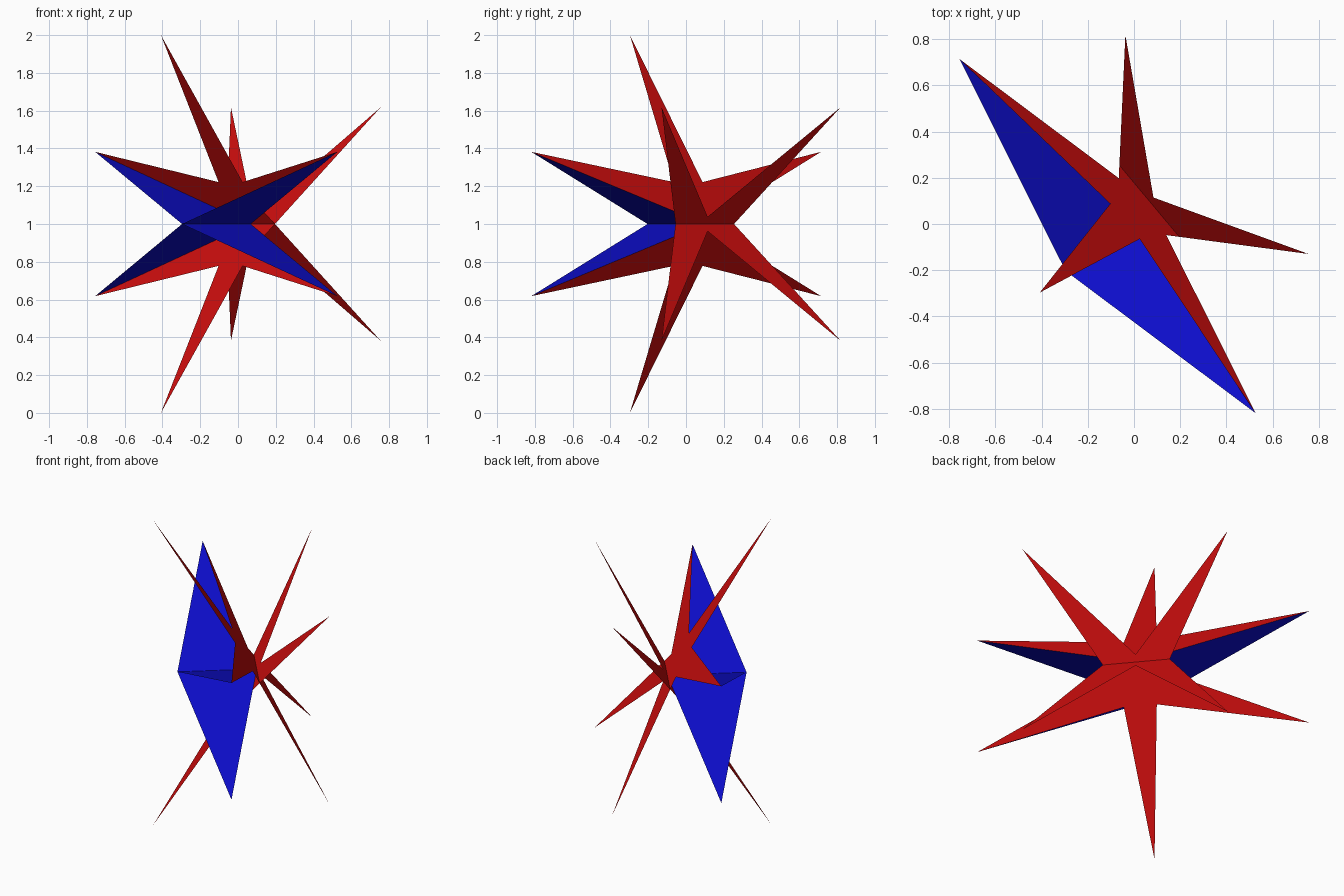
import bpy
import math
from mathutils import Vector, Matrix

cube = bpy.data.objects.get("Cube")
if cube:
    bpy.data.objects.remove(cube, do_unlink=True)

PHI = (1 + math.sqrt(5)) / 2
SMALL = PHI ** -2           # short step of the golden proportions
CORE = PHI ** -3            # half width of the crossing line
INNER = 0.169               # inner radius of each star

# Local frame: u = shared axis, v = sideways, w = up
TURN = math.radians(39.9)
axis_u = Vector((math.cos(TURN), math.sin(TURN), 0))
axis_v = Vector((math.sin(TURN), -math.cos(TURN), 0))
ORIGIN = Vector((-0.115, -0.052, 1))


def place(p):
    return ORIGIN + axis_u * p[0] + axis_v * p[1] + Vector((0, 0, p[2]))


def material(name, rgb):
    mat = bpy.data.materials.new(name)
    mat.use_nodes = True
    mat.diffuse_color = (*rgb, 1)
    mat.node_tree.nodes["Principled BSDF"].inputs["Base Color"].default_value = (*rgb, 1)
    return mat


def flat_part(name, points, mat):
    mesh = bpy.data.meshes.new(name)
    # fan around the centre keeps the concave outline clean
    middle = sum(points, Vector()) / len(points)
    count = len(points)
    faces = [(i, (i + 1) % count, count) for i in range(count)]
    mesh.from_pydata([place(p) for p in points + [middle]], [], faces)
    mesh.materials.append(mat)
    obj = bpy.data.objects.new(name, mesh)
    bpy.context.collection.objects.link(obj)


red = material("red", (0.6, 0.004, 0.004))
blue = material("blue", (0.004, 0.004, 0.6))

# Two flat five-pointed stars, tilted and crossing each other
normal = Vector((PHI, 0, 1)).normalized()
centre = normal * normal.z * SMALL
top_tip = Vector((-SMALL, 0, 1)) - centre
for name, side in (("upper_star", 1), ("lower_star", -1)):
    outline = []
    for i in range(10):
        arm = Matrix.Rotation(math.pi * i / 5, 3, normal) @ top_tip
        if i % 2:
            arm = arm.normalized() * INNER
        p = centre + arm
        outline.append(Vector((p.x, p.y, p.z * side)))
    flat_part(name, outline, red)

# Two long diamonds crossing behind the stars
for name, side in (("rising_diamond", 1), ("falling_diamond", -1)):
    tip = Vector((0, 1, SMALL * side))
    corner = Vector((CORE, 0, 0))
    flat_part(name, [tip, corner, -tip, -corner], blue)
